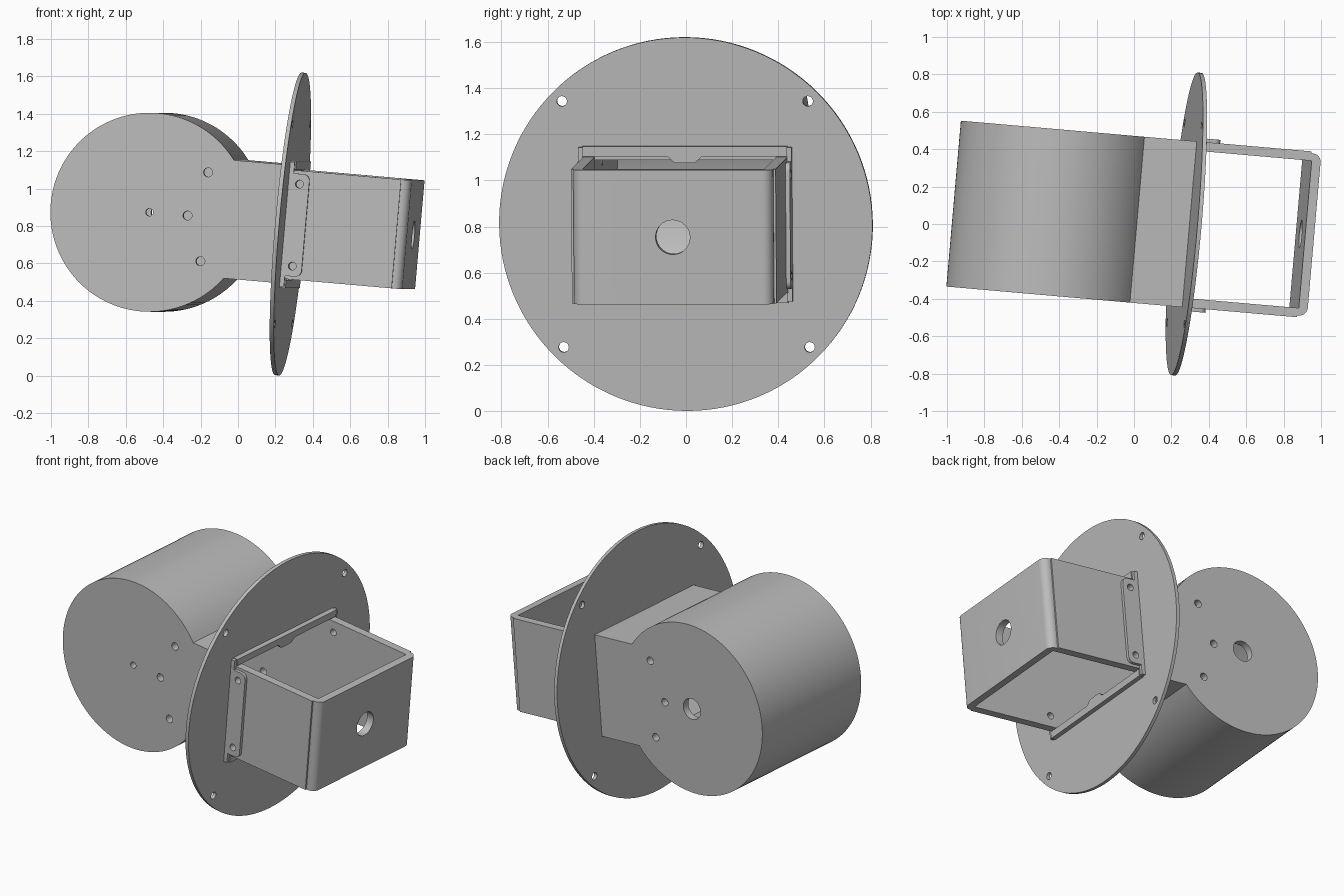
import bpy, bmesh
from math import sin, cos, pi, radians, asin
from mathutils import Matrix

if "Cube" in bpy.data.objects:
    bpy.data.objects.remove(bpy.data.objects["Cube"])

grey = bpy.data.materials.new("light_grey")
grey.use_nodes = True
COLOUR = (0.5, 0.5, 0.5, 1)
grey.diffuse_color = COLOUR
grey.node_tree.nodes["Principled BSDF"].inputs["Base Color"].default_value = COLOUR

# The whole assembly is tilted about the centre of the disc
TILT = (Matrix.Translation((0.28, 0, 0.811))
        @ Matrix.Rotation(radians(-5), 4, 'Z') @ Matrix.Rotation(radians(5), 4, 'Y'))

PLACE = {'X': lambda a, b, t: (t, a, b),
         'Y': lambda a, b, t: (a, t, b),
         'Z': lambda a, b, t: (a, b, t)}


def arc(cx, cy, r, start, end, n):
    return [(cx + r * cos(start + (end - start) * i / n),
             cy + r * sin(start + (end - start) * i / n)) for i in range(n + 1)]


def circle(cx, cy, r, n=32):
    return arc(cx, cy, r, 0, 2 * pi, n)[:-1]


def rect(a0, a1, b0, b1):
    return [(a0, b0), (a1, b0), (a1, b1), (a0, b1)]


def prism(name, outline, axis, lo, hi):
    """Extrude a flat outline along a local axis."""
    bm = bmesh.new()
    ends = [[bm.verts.new(PLACE[axis](a, b, t)) for a, b in outline] for t in (lo, hi)]
    n = len(outline)
    for end in ends:
        bm.faces.new(end)
    for i in range(n):
        j = (i + 1) % n
        bm.faces.new((ends[0][i], ends[0][j], ends[1][j], ends[1][i]))
    bmesh.ops.recalc_face_normals(bm, faces=bm.faces)
    mesh = bpy.data.meshes.new(name)
    bm.to_mesh(mesh)
    bm.free()
    mesh.materials.append(grey)
    obj = bpy.data.objects.new(name, mesh)
    bpy.context.collection.objects.link(obj)
    obj.matrix_world = TILT
    return obj


def finish(obj, cutters=()):
    """Cut the openings, then smooth the round faces."""
    bpy.ops.object.select_all(action='DESELECT')
    obj.select_set(True)
    bpy.context.view_layer.objects.active = obj
    for cutter in cutters:
        cutter.hide_render = True
        mod = obj.modifiers.new("cut", 'BOOLEAN')
        mod.operation = 'DIFFERENCE'
        mod.solver = 'EXACT'
        mod.object = cutter
        bpy.ops.object.modifier_apply(modifier=mod.name)
        bpy.data.objects.remove(cutter)
    bpy.ops.object.shade_smooth_by_angle(angle=radians(30))


def hole(a, b, r, axis, lo, hi):
    return prism("hole_cutter", circle(a, b, r), axis, lo, hi)


# Housing: a hollow drum with a rectangular neck
DRUM_X, HALF_Y = -0.72, 0.445


def keyhole(radius, half_height, end_x):
    a = asin(half_height / radius)
    return (arc(DRUM_X, 0, radius, a, 2 * pi - a, 96)
            + [(end_x, -half_height), (end_x, half_height)])


housing = prism("drum_housing", keyhole(0.532, 0.317, -0.01), 'Y', -HALF_Y, HALF_Y)
cuts = [prism("cavity_cutter", keyhole(0.487, 0.28, 0.1), 'Y', -0.4, 0.4),
        hole(DRUM_X, 0, 0.02, 'Y', -0.6, 0),
        hole(DRUM_X, 0, 0.065, 'Y', 0, 0.6)]
for x, z in ((-0.425, 0.24), (-0.515, 0), (-0.425, -0.237)):
    cuts.append(hole(x, z, 0.024, 'Y', -0.6, 0.6))
finish(housing, cuts)

# Mounting disc with a central opening and four bolt holes
disc = prism("mounting_disc", circle(0, 0, 0.812, 128), 'X', -0.011, 0.011)
cuts = [prism("opening_cutter", rect(-0.4, 0.4, -0.28, 0.28), 'X', -0.1, 0.1)]
for y in (-0.535, 0.535):
    for z in (-0.535, 0.535):
        cuts.append(hole(y, z, 0.022, 'X', -0.1, 0.1))
finish(disc, cuts)

# Bent U bracket with a shaft hole
half = ([(0.01, -0.395), (0.01, -0.445), (0.61, -0.445), (0.61, -0.435)]
        + arc(0.618, -0.39, 0.045, -pi / 2, 0, 10))
inner = [(0.615, 0.395), (0.01, 0.395)]
outline = half + [(x, -y) for x, y in reversed(half[1:])] + inner[::-1]
outline += [(0.615, 0.395), (0.615, -0.395)]
bracket = prism("u_bracket", outline, 'Z', -0.292, 0.292)
cuts = [hole(0, 0, 0.075, 'X', 0.5, 0.8)]
for z in (-0.22, 0.22):
    cuts.append(hole(0.07, z, 0.021, 'Y', -0.6, 0.6))
finish(bracket, cuts)

# Lips above and below the bracket, each with a small wedge on its inner side
for word, s in (("upper", 1), ("lower", -1)):
    lip = [(-0.445, 0.34), (-0.445, 0.297), (-0.075, 0.297), (-0.045, 0.27),
           (0.045, 0.27), (0.075, 0.297), (0.445, 0.297), (0.445, 0.34)]
    finish(prism(word + "_lip", [(y, s * z) for y, z in lip], 'X', 0.008, 0.042))

# Side tabs: round-cornered plates with a longer foot against the disc
R = 0.035
tab = ([(0.008, -0.335), (0.035, -0.335), (0.035, -0.275)]
       + arc(0.122 - R, -0.275 + R, R, -pi / 2, 0, 8)
       + arc(0.122 - R, 0.275 - R, R, 0, pi / 2, 8)
       + [(0.035, 0.275), (0.035, 0.335), (0.008, 0.335)])
for word, s in (("left", 1), ("right", -1)):
    plate = prism(word + "_side_tab", tab, 'Y', *sorted((s * 0.444, s * 0.464)))
    finish(plate, [hole(0.07, z, 0.021, 'Y', -0.6, 0.6) for z in (-0.22, 0.22)])
